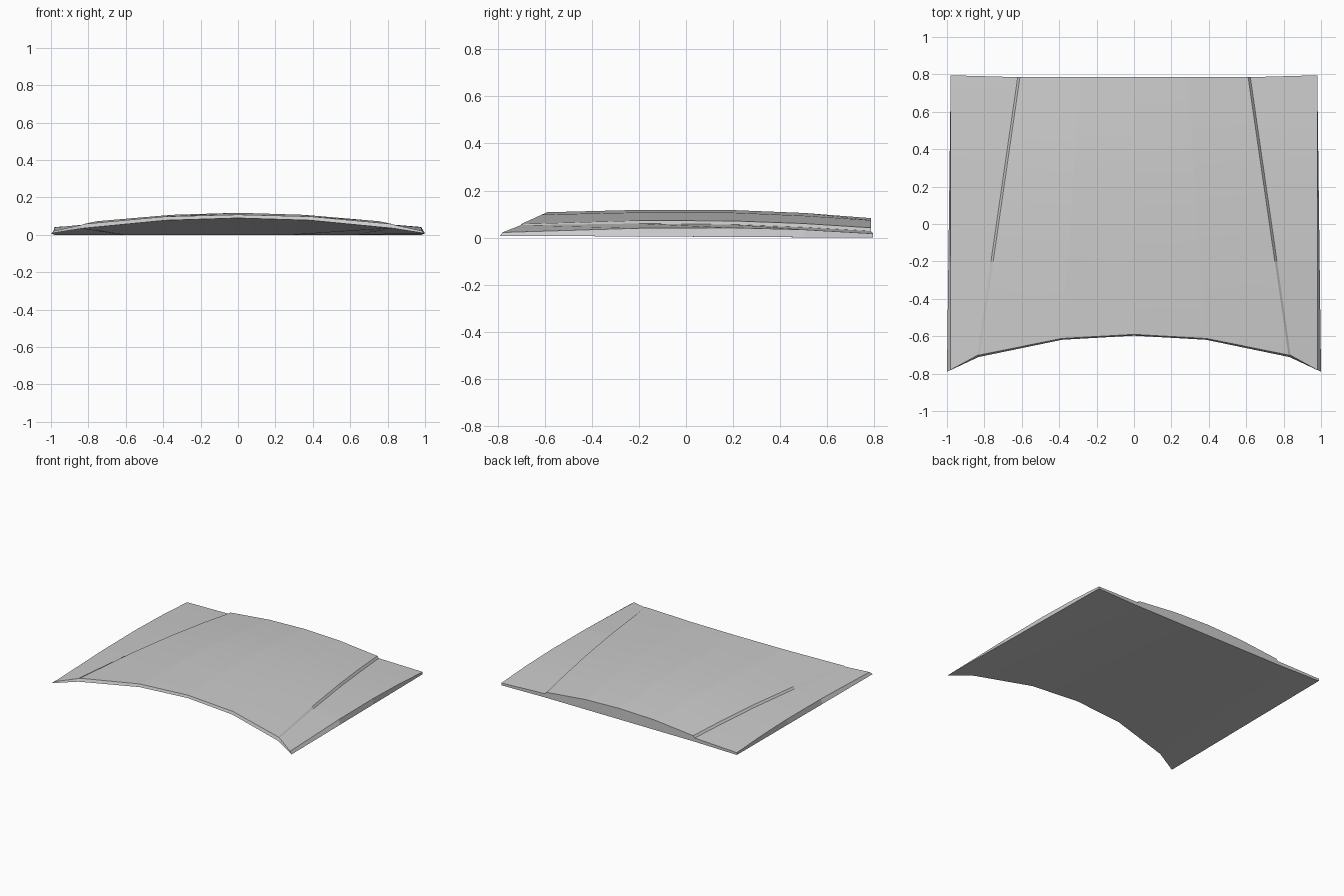
import bpy, math

cube = bpy.data.objects.get("Cube")
if cube:
    bpy.data.objects.remove(cube, do_unlink=True)

gray = bpy.data.materials.new("light gray")
gray.use_nodes = True
color = (0.6, 0.6, 0.6, 1)
gray.diffuse_color = color
gray.node_tree.nodes["Principled BSDF"].inputs["Base Color"].default_value = color


def loft(name, rows, flip=False):
    """Skin a grid of points with quads."""
    n = len(rows[0])
    faces = []
    for r in range(len(rows) - 1):
        for c in range(n - 1):
            f = [r * n + c, r * n + c + 1, (r + 1) * n + c + 1, (r + 1) * n + c]
            faces.append(f[::-1] if flip else f)
    mesh = bpy.data.meshes.new(name)
    mesh.from_pydata([p for row in rows for p in row], [], faces)
    mesh.materials.append(gray)
    obj = bpy.data.objects.new(name, mesh)
    bpy.context.collection.objects.link(obj)
    bpy.context.view_layer.objects.active = obj
    for o in bpy.context.selected_objects:
        o.select_set(False)
    obj.select_set(True)
    bpy.ops.object.shade_smooth_by_angle(angle=math.radians(3))
    return obj


def mirror_row(half):
    """Extend a row running from the centre outward to the full width."""
    return [(-x, y, z) for x, y, z in half[:0:-1]] + half


def seam_x(y):
    return 0.61 + (0.785 - y) * 0.145


# Stations: y, then heights at centre, middle, panel edge, seam foot, outer edge
stations = [
    (-0.59, 0.108, 0.098, 0.058, 0.053, 0.022),
    (-0.20, 0.118, 0.107, 0.073, 0.060, 0.040),
    (0.20, 0.117, 0.106, 0.071, 0.056, 0.042),
    (0.50, 0.105, 0.093, 0.060, 0.044, 0.034),
    (0.785, 0.083, 0.074, 0.042, 0.028, 0.017),
]
front_y = (-0.59, -0.612, -0.70, -0.702, -0.78)

rows = []
for i, (y, *heights) in enumerate(stations):
    ys = front_y if i == 0 else (y, y, y, y, y)
    if i == len(stations) - 1:
        ys = (y, y, y, y, y + 0.01)
    edge = seam_x(ys[2])
    xs = (0, edge * 0.47, edge, edge + 0.012, 0.98)
    rows.append(list(zip(xs, ys, heights)))

# Raised centre panel including its small side steps
loft("centre_panel", [mirror_row(r[:4]) for r in rows])

# Lower side panels
for side, label in ((1, "left"), (-1, "right")):
    strip = [[(side * x, y, z) for x, y, z in r[3:]] for r in rows]
    loft(label + "_side_panel", strip, flip=side < 0)

# Swept front lip
lip_bottom = [(0, -0.597, 0.090), (0.385, -0.619, 0.078), (0.82, -0.709, 0.036),
              (0.835, -0.713, 0.034), (1.0, -0.79, 0.008)]
loft("front_lip", [mirror_row(lip_bottom), mirror_row(rows[0])])

# Rear wall
rear_top = rows[-1]
rear_bottom = [(x, y, 0) for x, y, z in rear_top]
loft("rear_wall", [mirror_row(rear_top), mirror_row(rear_bottom)])

# Underside rising from the straight rear edge to the arched lip
loft("underside", [mirror_row(lip_bottom), mirror_row(rear_bottom)], flip=True)

# Outer side walls
for side, label in ((1, "left"), (-1, "right")):
    top = [(side * r[4][0], r[4][1], r[4][2]) for r in rows]
    start, end = lip_bottom[-1], rear_bottom[-1]
    bottom = []
    for x, y, z in top:
        t = (y - top[0][1]) / (top[-1][1] - top[0][1])
        px, py, pz = (a + (b - a) * t for a, b in zip(start, end))
        bottom.append((side * px, py, pz))
    loft(label + "_side_wall", [bottom, top], flip=side < 0)
